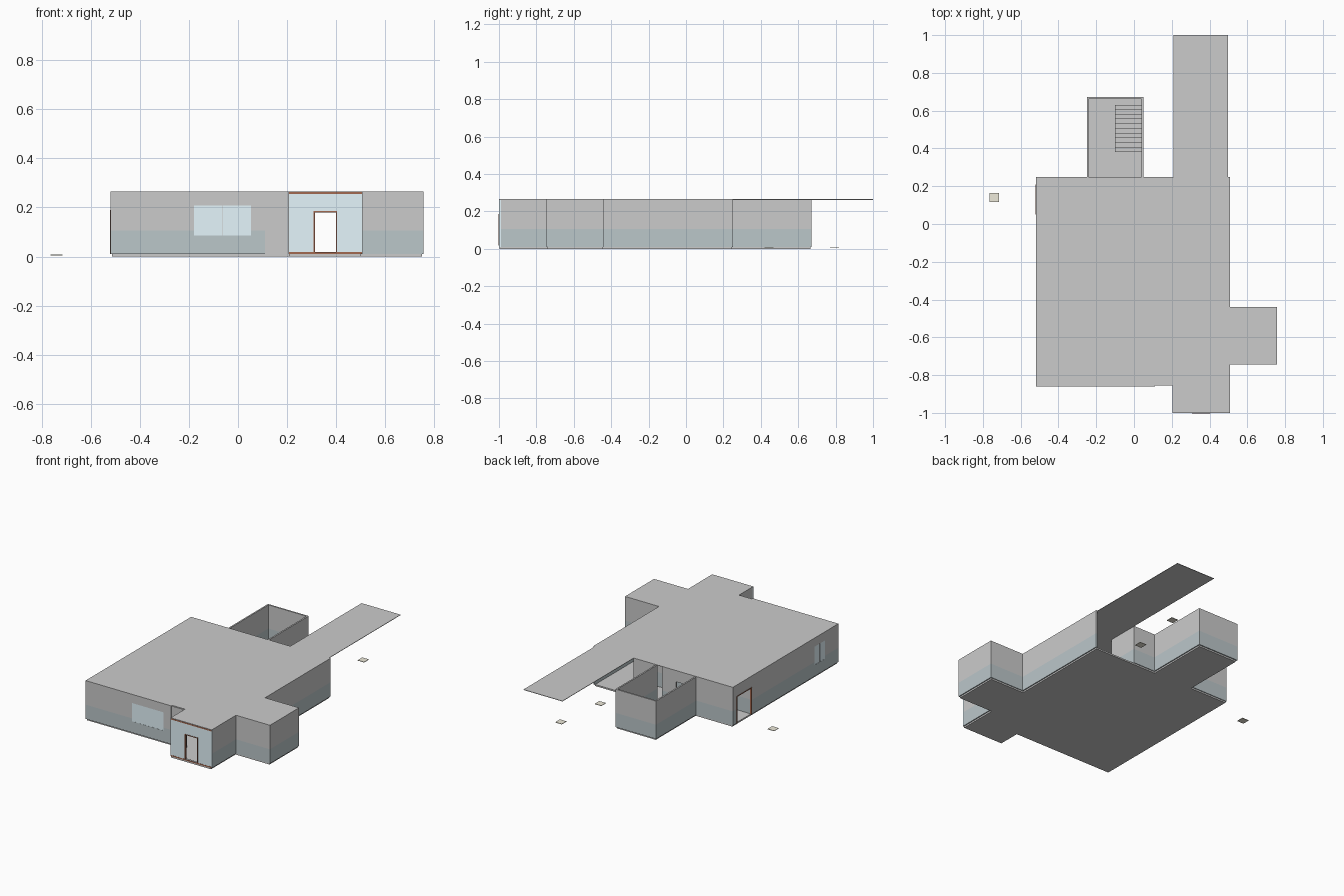
import bpy, bmesh

if "Cube" in bpy.data.objects:
    bpy.data.objects.remove(bpy.data.objects["Cube"])


def material(name, rgb):
    m = bpy.data.materials.new(name)
    m.diffuse_color = (*rgb, 1)
    m.use_nodes = True
    m.node_tree.nodes["Principled BSDF"].inputs["Base Color"].default_value = m.diffuse_color
    return m


PLASTER = material("plaster", (0.8, 0.8, 0.8))
BAND = material("lower_band", (0.50, 0.57, 0.59))
GLASS = material("glass", (0.78, 0.92, 0.98))
BROWN = material("brown_trim", (0.36, 0.14, 0.08))
BEIGE = material("beige_paving", (0.85, 0.82, 0.70))
TOP, BASE, SPLIT, T = 0.262, 0.01, 0.105, 0.01


def finish(name, bm, mats=()):
    bmesh.ops.remove_doubles(bm, verts=bm.verts, dist=1e-5)
    bmesh.ops.recalc_face_normals(bm, faces=bm.faces)
    me = bpy.data.meshes.new(name)
    bm.to_mesh(me)
    bm.free()
    for m in mats:
        me.materials.append(m)
    ob = bpy.data.objects.new(name, me)
    bpy.context.collection.objects.link(ob)
    return ob


def box(name, x0, x1, y0, y1, z0, z1, mat=None):
    bm = bmesh.new()
    bmesh.ops.create_cube(bm, size=1)
    for v in bm.verts:
        v.co = ((x0 + x1) / 2 + v.co.x * (x1 - x0),
                (y0 + y1) / 2 + v.co.y * (y1 - y0),
                (z0 + z1) / 2 + v.co.z * (z1 - z0))
    return finish(name, bm, [mat] if mat else [])


def slab(name, outline, z0, z1):
    bm = bmesh.new()
    f = bm.faces.new([bm.verts.new((x, y, z0)) for x, y in outline])
    ext = bmesh.ops.extrude_face_region(bm, geom=[f], use_keep_orig=True)
    for v in ext["geom"]:
        if isinstance(v, bmesh.types.BMVert):
            v.co.z = z1
    return finish(name, bm)


def wall(name, axis, a, b, c, holes=(), mats=(PLASTER, BAND)):
    """Wall from a to b along an axis, from c to c+T across, with (u0,u1,z0,z1) holes."""
    us = sorted({a, b, *[u for h in holes for u in h[:2]]})
    zs = sorted({BASE, SPLIT, TOP, *[z for h in holes for z in h[2:]]})
    bm = bmesh.new()

    def solid(i, j):
        if not (0 <= i < len(us) - 1 and 0 <= j < len(zs) - 1):
            return False
        u, z = (us[i] + us[i + 1]) / 2, (zs[j] + zs[j + 1]) / 2
        return not any(h[0] < u < h[1] and h[2] < z < h[3] for h in holes)

    def face(pts, mi):
        vs = [bm.verts.new((u, w, z) if axis == "x" else (w, u, z)) for u, w, z in pts]
        bm.faces.new(vs).material_index = mi

    d = c + T
    for i in range(len(us) - 1):
        for j in range(len(zs) - 1):
            if not solid(i, j):
                continue
            u0, u1, z0, z1 = us[i], us[i + 1], zs[j], zs[j + 1]
            mi = 1 if z1 <= SPLIT + 1e-6 else 0
            for w in (c, d):
                face([(u0, w, z0), (u1, w, z0), (u1, w, z1), (u0, w, z1)], mi)
            for di, u in ((-1, u0), (1, u1)):
                if not solid(i + di, j):
                    face([(u, c, z0), (u, d, z0), (u, d, z1), (u, c, z1)], mi)
            for dj, z in ((-1, z0), (1, z1)):
                if not solid(i, j + dj):
                    face([(u0, c, z), (u1, c, z), (u1, d, z), (u0, d, z)], mi)
    return finish(name, bm, mats)


def bar(name, axis, u0, u1, w0, w1, z0, z1, mat):
    if axis == "x":
        return box(name, u0, u1, w0, w1, z0, z1, mat)
    return box(name, w0, w1, u0, u1, z0, z1, mat)


def door_frame(name, axis, u0, u1, c, z0, z1):
    t, lo, hi = 0.005, c - 0.002, c + T + 0.002
    bar(name + "_jamb_a", axis, u0, u0 + t, lo, hi, z0, z1, BROWN)
    bar(name + "_jamb_b", axis, u1 - t, u1, lo, hi, z0, z1, BROWN)
    bar(name + "_head", axis, u0 + t, u1 - t, lo, hi, z1 - t, z1, BROWN)


def window(name, axis, u0, u1, c, z0, z1):
    mid = (u0 + u1) / 2
    for s, (p, q) in {"a": (u0, mid - .001), "b": (mid + .001, u1)}.items():
        bar(name + "_pane_" + s, axis, p, q, c + .001, c + T - .001, z0, z1, GLASS)
    bar(name + "_mullion", axis, mid - .001, mid + .001, c, c + T, z0, z1, None)


# Roof with rear canopy, and floor slab including the stair tower
slab("roof", [(-.52, -.86), (.11, -.86), (.11, -.85), (.205, -.85), (.205, -1),
              (.507, -1), (.507, -.745), (.757, -.745), (.757, -.44), (.507, -.44),
              (.507, .25), (.497, .25), (.497, 1), (.21, 1), (.21, .25), (-.52, .25)],
     TOP, .265)
slab("floor", [(-.513, -.853), (.207, -.853), (.207, -.998), (.5, -.998), (.5, -.74),
               (.75, -.74), (.75, -.445), (.5, -.445), (.5, .245), (.043, .245),
               (.043, .665), (-.243, .665), (-.243, .245), (-.513, .245)], 0, BASE)

# Outer walls
WIN_F, WIN_L = (-.18, .052, .085, .207), (-.72, -.61, .085, .207)
DOOR_L, DOOR_F = (.05, .21, BASE, .19), (.308, .404, .018, .185)
wall("front_wall", "x", -.52, .11, -.86, [WIN_F])
wall("front_link_wall", "x", .11, .205, -.855, mats=(PLASTER, PLASTER))
wall("left_wall", "y", -.85, .24, -.52, [WIN_L, DOOR_L])
wall("rear_wall", "x", -.52, .21, .24, [(-.235, -.1, BASE, .19), (0, .04, BASE, TOP)])
wall("right_wall", "y", -.44, .25, .497)
wall("wing_rear_wall", "x", .497, .757, -.45)
wall("wing_end_wall", "y", -.735, -.45, .747)
wall("wing_front_wall", "x", .507, .757, -.745)
wall("porch_right_wall", "y", -.99, -.735, .497)
wall("porch_left_wall", "y", -.99, -.845, .205)

# Inner corridor walls
wall("corridor_side_wall", "y", .05, .24, .2)
wall("corridor_long_wall", "x", -.51, .21, .04)

# Glazed porch front with trim
wall("porch_glazing", "x", .205, .507, -1, [DOOR_F], (GLASS, GLASS))
for n, z in (("sill_trim", .01), ("head_trim", .254)):
    box(n, .207, .505, -1.001, -.988, z, z + .008, BROWN)
door_frame("porch_door", "x", .308, .404, -1, .018, .185)

# Side door and windows
door_frame("side_door", "y", .05, .21, -.52, BASE, .19)
window("front_window", "x", WIN_F[0], WIN_F[1], -.86, *WIN_F[2:])
window("left_window", "y", WIN_L[0], WIN_L[1], -.52, *WIN_L[2:])

# Open stair tower
wall("tower_left_wall", "y", .25, .665, -.25)
wall("tower_right_wall", "y", .25, .665, .04)
wall("tower_rear_wall", "x", -.25, .05, .662)
for i in range(10):
    y = .38 + .025 * i
    box(f"stair_step_{i + 1}", -.1, .04, y, y + .025, BASE, BASE + .012 * (i + 1))

# Paving plates
for i, (x, y) in enumerate([(-.74, .14), (.365, .795), (.32, .444)]):
    box(f"paving_plate_{i + 1}", x - .024, x + .024, y - .024, y + .024, .005, .008, BEIGE)
